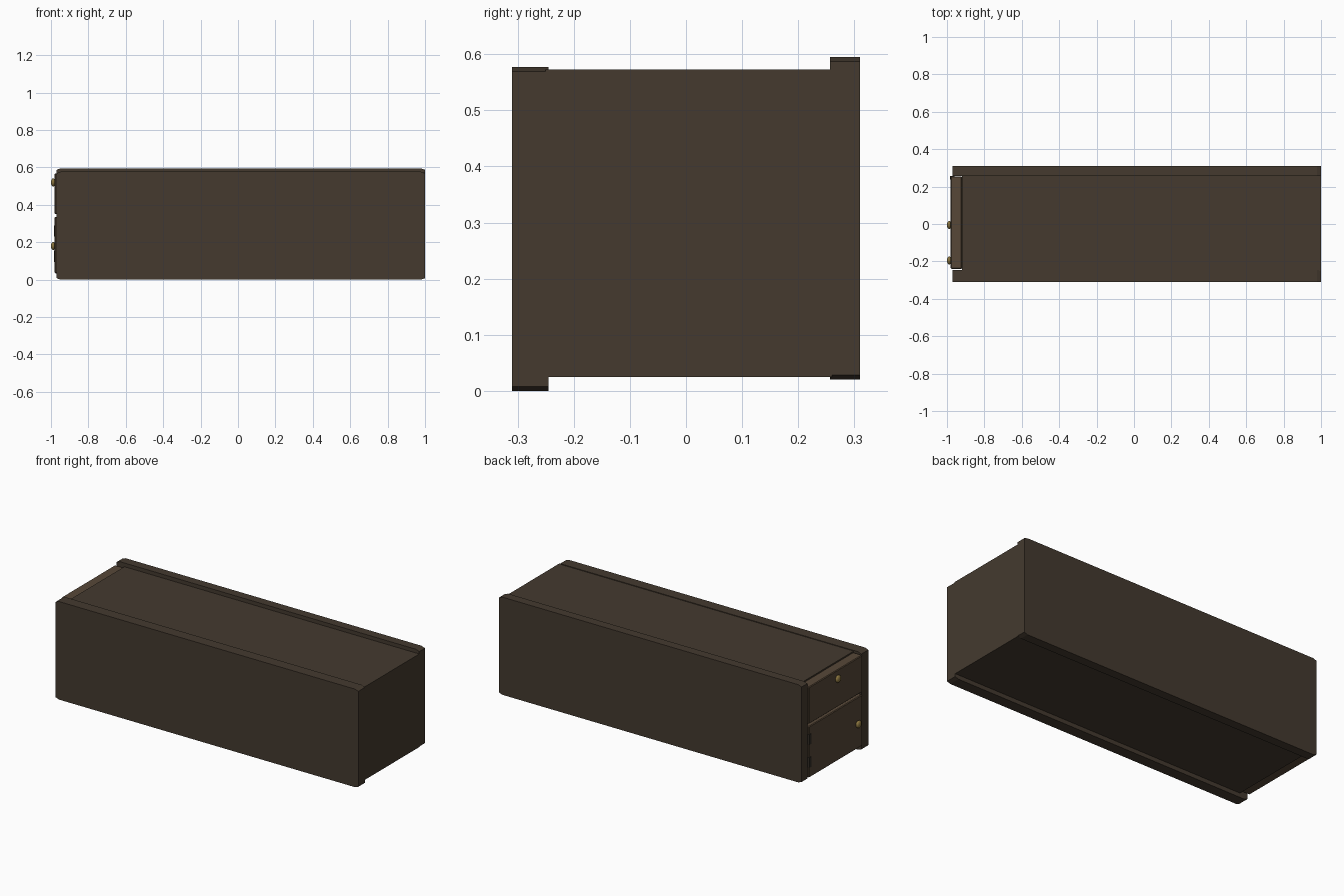
import bpy, bmesh, math
from mathutils import Matrix

if "Cube" in bpy.data.objects:
    bpy.data.objects.remove(bpy.data.objects["Cube"])


def material(name, rgb):
    m = bpy.data.materials.new(name)
    m.diffuse_color = (*rgb, 1)
    m.use_nodes = True
    m.node_tree.nodes["Principled BSDF"].inputs["Base Color"].default_value = m.diffuse_color
    return m


DARK = material("dark_wood", (0.058, 0.042, 0.028))
LIGHT = material("front_wood", (0.095, 0.064, 0.039))
BRASS = material("brass", (0.26, 0.18, 0.05))
IRON = material("hinge_metal", (0.03, 0.024, 0.018))


def finish(name, bm, mat):
    bmesh.ops.recalc_face_normals(bm, faces=bm.faces)
    me = bpy.data.meshes.new(name)
    bm.to_mesh(me)
    bm.free()
    me.materials.append(mat)
    ob = bpy.data.objects.new(name, me)
    bpy.context.collection.objects.link(ob)
    return ob


def box(name, x, y, z, mat, bevel=0):
    bm = bmesh.new()
    size = [b - a for a, b in (x, y, z)]
    mid = [(a + b) / 2 for a, b in (x, y, z)]
    bmesh.ops.create_cube(bm, size=1, matrix=Matrix.Translation(mid) @ Matrix.Diagonal((*size, 1)))
    ob = finish(name, bm, mat)
    if bevel:
        mod = ob.modifiers.new("bevel", "BEVEL")
        mod.width = bevel
        mod.segments = 1
    return ob


def side_panel(name, y0, y1, z0, z1):
    # Board with clipped corners at both ends
    x0, x1, cx, cz = -0.97, 1.0, 0.022, 0.008
    pts = [(x0 + cx, z0), (x1 - cx, z0), (x1, z0 + cz), (x1, z1 - cz),
           (x1 - cx, z1), (x0 + cx, z1), (x0, z1 - cz), (x0, z0 + cz)]
    bm = bmesh.new()
    face = bm.faces.new([bm.verts.new((x, y0, z)) for x, z in pts])
    ext = bmesh.ops.extrude_face_region(bm, geom=[face])
    verts = [v for v in ext["geom"] if isinstance(v, bmesh.types.BMVert)]
    bmesh.ops.translate(bm, verts=verts, vec=(0, y1 - y0, 0))
    return finish(name, bm, DARK)


def knob(name, y, z):
    # Flattened ball on a short stem
    bm = bmesh.new()
    bmesh.ops.create_uvsphere(bm, u_segments=16, v_segments=10, radius=1,
                              matrix=Matrix.Translation((-0.988, y, z)) @ Matrix.Diagonal((0.012, 0.022, 0.022, 1)))
    bmesh.ops.create_cone(bm, cap_ends=True, segments=12, radius1=0.01, radius2=0.01, depth=0.02,
                          matrix=Matrix.Translation((-0.98, y, z)) @ Matrix.Rotation(math.pi / 2, 4, 'Y'))
    for f in bm.faces:
        f.smooth = len(f.verts) <= 4
    return finish(name, bm, BRASS)


# Carcass and the two side boards
box("cabinet_body", (-0.92, 1.0), (-0.25, 0.26), (0.025, 0.573), DARK)
side_panel("left_side_board", -0.31, -0.245, 0.0, 0.577)
side_panel("right_side_board", 0.257, 0.31, 0.02, 0.595)

# Drawer and door on the narrow end
box("drawer_front", (-0.98, -0.92), (-0.24, 0.254), (0.35, 0.568), LIGHT, 0.004)
box("door", (-0.98, -0.92), (-0.24, 0.254), (0.034, 0.336), LIGHT, 0.004)

# Knobs
knob("drawer_knob", -0.005, 0.52)
knob("door_knob", -0.195, 0.18)

# Hinges
for i, z in enumerate((0.125, 0.26)):
    box(f"door_hinge_{i + 1}", (-0.984, -0.96), (0.238, 0.257), (z - 0.03, z + 0.03), IRON)
